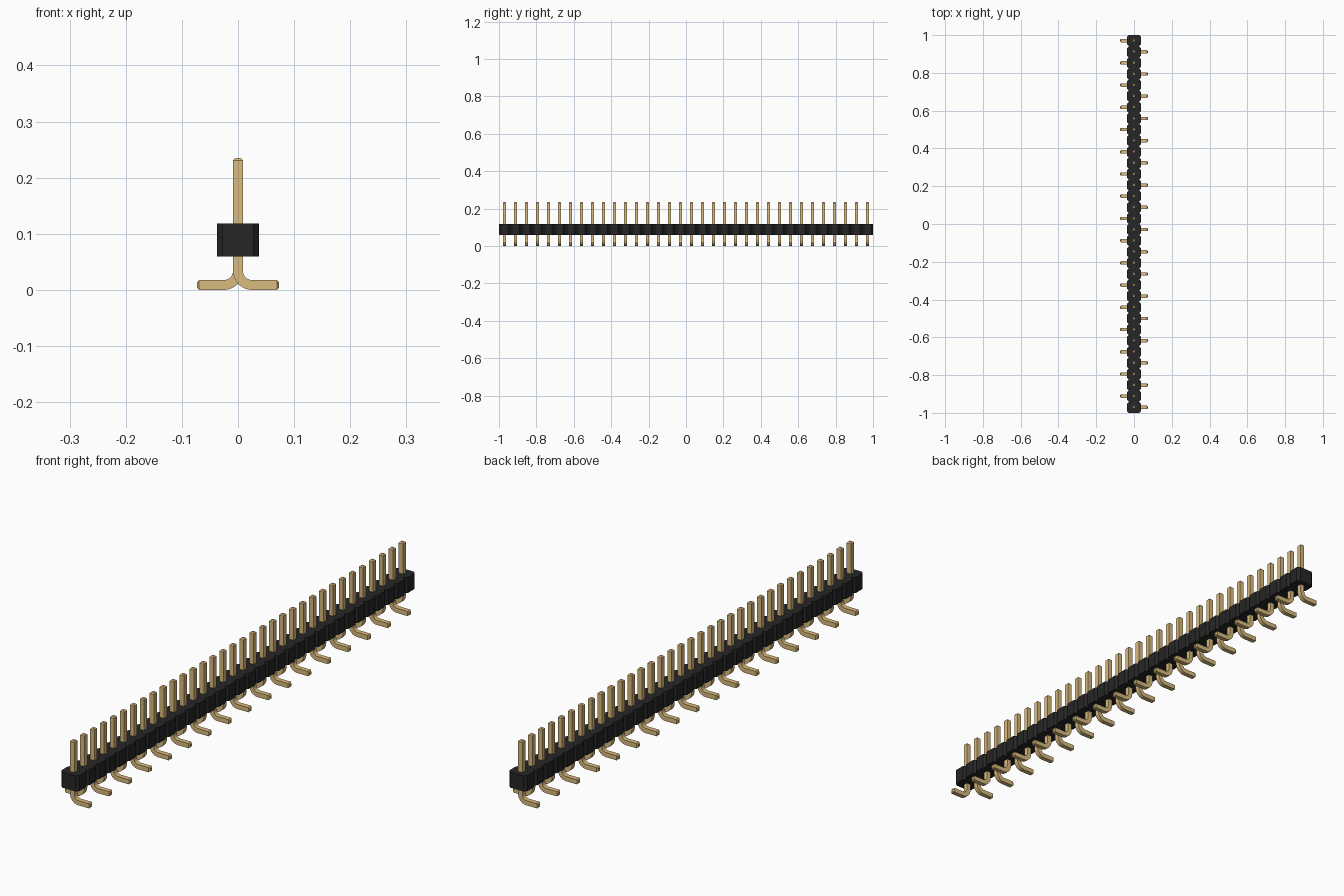
import bpy, bmesh, math
from mathutils import Vector

cube = bpy.data.objects.get("Cube")
if cube:
    bpy.data.objects.remove(cube, do_unlink=True)

COUNT = 34
PITCH = 2 / COUNT
HALF = 0.0088          # half thickness of a pin
TIP = 0.004            # chamfer at pin ends
BODY_X, BODY_LOW, BODY_HIGH, CUT = 0.0374, 0.06, 0.118, 0.01
PIN_TOP, FOOT_END = 0.235, 0.0732
BEND = 0.025           # centre line radius of the bend


def material(name, colour):
    mat = bpy.data.materials.new(name)
    mat.use_nodes = True
    mat.diffuse_color = colour
    mat.node_tree.nodes["Principled BSDF"].inputs["Base Color"].default_value = colour
    return mat


def finish(name, bm, mat):
    bmesh.ops.recalc_face_normals(bm, faces=bm.faces)
    mesh = bpy.data.meshes.new(name)
    bm.to_mesh(mesh)
    bm.free()
    mesh.materials.append(mat)
    obj = bpy.data.objects.new(name, mesh)
    bpy.context.collection.objects.link(obj)
    return obj


gold = material("gold metal", (0.70, 0.50, 0.21, 1))
black = material("black plastic", (0.020, 0.019, 0.019, 1))

# Body: one notched outline, extruded upwards
side = []
for i in range(COUNT):
    y = -1 + i * PITCH
    side += [(BODY_X - CUT, y), (BODY_X, y + CUT), (BODY_X, y + PITCH - CUT)]
side.append((BODY_X - CUT, 1))
outline = side + [(-x, y) for x, y in reversed(side)]
bm = bmesh.new()
base = bm.faces.new([bm.verts.new((x, y, BODY_LOW)) for x, y in outline])
top = bmesh.ops.extrude_face_region(bm, geom=[base], use_keep_orig=True)
bmesh.ops.translate(bm, vec=(0, 0, BODY_HIGH - BODY_LOW),
                    verts=[v for v in top["geom"] if isinstance(v, bmesh.types.BMVert)])
finish("header_body", bm, black)

# Pin path: centre point, sideways direction and half thickness
turn_x, turn_z = BEND, HALF + BEND
path = [(Vector((0, PIN_TOP)), 0, HALF - TIP), (Vector((0, PIN_TOP - TIP)), 0, HALF)]
for k in range(9):
    a = math.pi / 2 * k / 8
    centre = Vector((turn_x - BEND * math.cos(a), turn_z - BEND * math.sin(a)))
    path.append((centre, a, HALF))
path += [(Vector((FOOT_END - TIP, HALF)), math.pi / 2, HALF),
         (Vector((FOOT_END, HALF)), math.pi / 2, HALF - TIP)]


def make_pin(name, y, direction):
    bm = bmesh.new()
    rings = []
    for centre, a, h in path:
        across = Vector((math.cos(a), math.sin(a)))
        ring = []
        for s, t in ((-1, -1), (1, -1), (1, 1), (-1, 1)):
            p = centre + across * s * h
            ring.append(bm.verts.new((p.x * direction, y + t * h, p.y)))
        rings.append(ring)
    for a, b in zip(rings, rings[1:]):
        for j in range(4):
            n = (j + 1) % 4
            bm.faces.new((a[j], a[n], b[n], b[j]))
    bm.faces.new(rings[0])
    bm.faces.new(rings[-1])
    obj = finish(name, bm, gold)
    # Smooth only the bend
    bpy.ops.object.select_all(action="DESELECT")
    obj.select_set(True)
    bpy.context.view_layer.objects.active = obj
    bpy.ops.object.shade_smooth_by_angle(angle=math.radians(25))


# Pins: feet alternate between the two sides
for i in range(COUNT):
    make_pin(f"pin_{i + 1}", -1 + (i + 0.5) * PITCH, 1 if i % 2 == 0 else -1)
